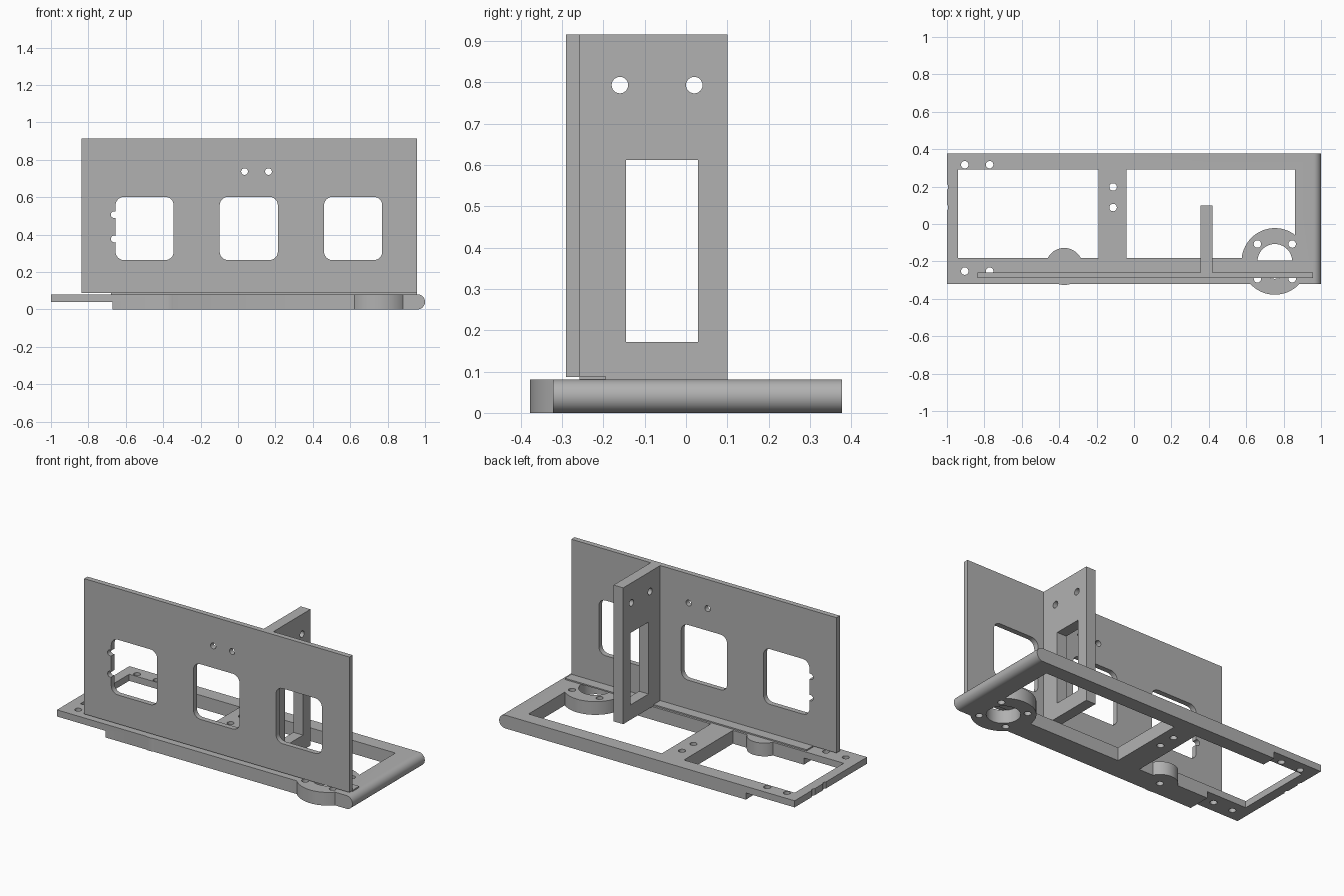
import bpy, bmesh, math
from mathutils import Matrix, Vector

if "Cube" in bpy.data.objects:
    bpy.data.objects.remove(bpy.data.objects["Cube"], do_unlink=True)

GREY = (0.44, 0.44, 0.44, 1)
grey = bpy.data.materials.new("plain grey")
grey.use_nodes = True
grey.diffuse_color = GREY
grey.node_tree.nodes["Principled BSDF"].inputs["Base Color"].default_value = GREY

# Maps from a flat outline (u, v) plus depth to the model axes
AXES = {"z": lambda u, v, d: (u, v, d),
        "y": lambda u, v, d: (u, d, v),
        "x": lambda u, v, d: (d, u, v)}


def prism(name, outline, axis, low, high):
    """Extrude a flat outline along an axis."""
    bm = bmesh.new()
    place = AXES[axis]
    face = bm.faces.new([bm.verts.new(place(u, v, low)) for u, v in outline])
    moved = bmesh.ops.extrude_face_region(bm, geom=[face])["geom"]
    shift = Vector(place(0, 0, high - low))
    bmesh.ops.translate(bm, vec=shift, verts=[g for g in moved if isinstance(g, bmesh.types.BMVert)])
    bmesh.ops.recalc_face_normals(bm, faces=bm.faces)
    mesh = bpy.data.meshes.new(name)
    bm.to_mesh(mesh)
    bm.free()
    mesh.materials.append(grey)
    obj = bpy.data.objects.new(name, mesh)
    bpy.context.collection.objects.link(obj)
    return obj


def arc(u, v, r, start, end, steps):
    angles = [math.radians(start + (end - start) * i / steps) for i in range(steps + 1)]
    return [(u + r * math.cos(a), v + r * math.sin(a)) for a in angles]


def circle(u, v, r, sides=24):
    return arc(u, v, r, 0, 360, sides)[:-1]


def rect(u0, u1, v0, v1, r=0):
    if not r:
        return [(u0, v0), (u1, v0), (u1, v1), (u0, v1)]
    corners = [(u1 - r, v1 - r), (u0 + r, v1 - r), (u0 + r, v0 + r), (u1 - r, v0 + r)]
    return [p for i, (u, v) in enumerate(corners) for p in arc(u, v, r, 90 * i, 90 * i + 90, 6)]


def combine(obj, tool, operation):
    """Apply a boolean and discard the tool."""
    tool.hide_render = True
    mod = obj.modifiers.new("boolean", "BOOLEAN")
    mod.operation, mod.solver, mod.object = operation, "EXACT", tool
    bpy.context.view_layer.objects.active = obj
    bpy.ops.object.modifier_apply(modifier=mod.name)
    bpy.data.objects.remove(tool, do_unlink=True)


def cut(obj, outline, axis):
    combine(obj, prism("cutter", outline, axis, -2, 2), "DIFFERENCE")


def finish(obj):
    bpy.ops.object.select_all(action="DESELECT")
    obj.select_set(True)
    bpy.context.view_layer.objects.active = obj
    bpy.ops.object.shade_smooth_by_angle(angle=math.radians(30))


TOP = 0.081
HALF = TOP / 2
RING = (0.753, -0.2)
BOSS = (-0.373, -0.227)
HOLE = 0.02

# Base frame: stepped at one end, rounded at the other
side = [(-1, HALF), (-0.67, HALF), (-0.67, 0)] + arc(1 - HALF, HALF, HALF, -90, 90, 16) + [(-1, TOP)]
base = prism("base_frame", side, "y", -0.322, 0.378)
for x0, x1 in ((-0.94, -0.19), (-0.04, 0.862)):
    cut(base, rect(x0, x1, -0.182, 0.291), "z")

# Round mounts joined to the front rail
combine(base, prism("ring_mount", circle(*RING, 0.178, 64), "z", 0, TOP), "UNION")
combine(base, prism("boss", circle(*BOSS, 0.099, 48), "z", 0, TOP), "UNION")
cut(base, circle(*RING, 0.093, 48), "z")
cut(base, circle(*BOSS, HOLE), "z")

# Screw holes in the base
screws = [(x, y) for x in (-0.905, -0.772) for y in (-0.252, 0.317)]
screws += [(RING[0] + i * 0.093, RING[1] + j * 0.093) for i in (-1, 1) for j in (-1, 1)]
screws += [(x, y) for x in (-0.112, -1.013) for y in (0.088, 0.198)]
for x, y in screws:
    cut(base, circle(x, y, HOLE), "z")
finish(base)

# Upright front panel with three rounded windows
panel = prism("upright_panel", rect(-0.838, 0.957, 0.087, 0.915), "y", -0.29, -0.258)
for x in (-0.655, -0.098, 0.46):
    cut(panel, rect(x, x + 0.311, 0.264, 0.602, 0.045), "y")
for x, z in ((0.035, 0.737), (0.163, 0.737), (-0.662, 0.507), (-0.662, 0.377)):
    cut(panel, circle(x, z, 0.018), "y")
finish(panel)

# Thin foot strip behind the panel
foot = prism("foot_strip", rect(-0.68, 0.957, -0.258, -0.195), "z", TOP, 0.089)
finish(foot)

# Cross wall with a window and two holes
wall = prism("cross_wall", rect(-0.258, 0.1, TOP, 0.915), "x", 0.355, 0.42)
cut(wall, rect(-0.145, 0.029, 0.172, 0.612), "x")
for y in (-0.16, 0.02):
    cut(wall, circle(y, 0.793, HOLE), "x")
finish(wall)
